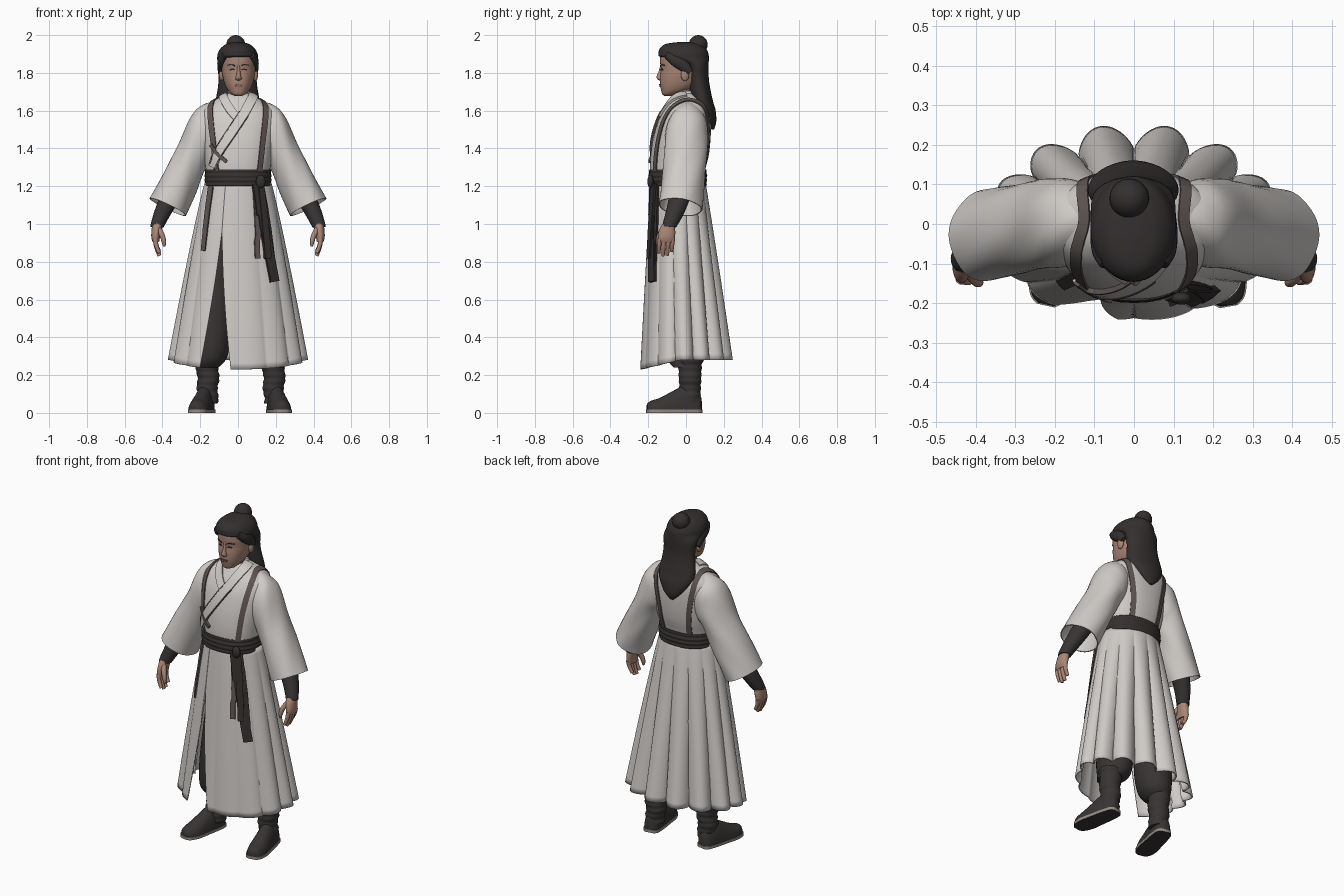
import bpy, bmesh
from math import sin, cos, pi, copysign
from mathutils import Vector as V, Matrix
from mathutils.bvhtree import BVHTree

if "Cube" in bpy.data.objects:
    bpy.data.objects.remove(bpy.data.objects["Cube"])

def material(name, r, g, b):
    m = bpy.data.materials.new(name)
    m.use_nodes = True
    m.diffuse_color = (r, g, b, 1)
    m.node_tree.nodes["Principled BSDF"].inputs["Base Color"].default_value = (r, g, b, 1)
    return m

ROBE = material("off white cloth", .63, .60, .575)
DARK = material("dark cloth", .04, .034, .034)
SASH = material("sash black", .036, .030, .029)
HAIR = material("hair black", .034, .029, .028)
SKIN = material("skin", .40, .24, .18)
LIP = material("lips", .28, .14, .11)
TRIM = material("grey brown trim", .115, .092, .087)
RIM = material("sole rim", .30, .26, .23)
parts = []

def finish(name, bm, mat):
    bmesh.ops.recalc_face_normals(bm, faces=bm.faces[:])
    me = bpy.data.meshes.new(name)
    bm.to_mesh(me)
    bm.free()
    me.materials.append(mat)
    ob = bpy.data.objects.new(name, me)
    bpy.context.collection.objects.link(ob)
    parts.append(ob)
    return ob

def loft(name, rings, mat, closed=True):
    """Skin a list of equal point rings; closed rings are capped."""
    bm = bmesh.new()
    rows = [[bm.verts.new(p) for p in r] for r in rings]
    n = len(rows[0])
    for a, b in zip(rows, rows[1:]):
        for i in range(n if closed else n - 1):
            j = (i + 1) % n
            bm.faces.new((a[i], a[j], b[j], b[i]))
    if closed:
        bm.faces.new(rows[0])
        bm.faces.new(rows[-1])
    return finish(name, bm, mat)

def spline(rows, k=5):
    """Smoothly interpolate rows of numbers."""
    out = []
    for i in range(len(rows) - 1):
        p = [rows[max(i - 1, 0)], rows[i], rows[i + 1], rows[min(i + 2, len(rows) - 1)]]
        for s in range(k):
            t = s / k
            out.append(tuple(b + t * (c - a) / 2 + t * t * (a - 2.5 * b + 2 * c - d / 2)
                             + t ** 3 * (1.5 * (b - c) + (d - a) / 2) for a, b, c, d in zip(*p)))
    return out + [tuple(rows[-1])]

def power(v, p):
    return copysign(abs(v) ** p, v)

def oval(z, hw, yf, yb, cx=0, p=1, n=40):
    ts = [2 * pi * i / n for i in range(n)]
    return [V((cx + hw * power(cos(t), p), (yf + yb) / 2 + (yb - yf) / 2 * power(sin(t), p), z)) for t in ts]

def tube(name, rows, mat, n=14, k=4):
    """Tube through rows of x, y, z, x radius, y radius."""
    rows = spline(rows, k)
    rings = []
    for i, (x, y, z, rx, ry) in enumerate(rows):
        t = (V(rows[min(i + 1, len(rows) - 1)][:3]) - V(rows[max(i - 1, 0)][:3])).normalized()
        u = V((0, 1, 0)).cross(t).normalized()
        w = t.cross(u)
        rings.append([V((x, y, z)) + u * rx * cos(2 * pi * j / n) + w * ry * sin(2 * pi * j / n) for j in range(n)])
    return loft(name, rings, mat)

def ball(name, loc, size, mat):
    bm = bmesh.new()
    bmesh.ops.create_uvsphere(bm, u_segments=24, v_segments=14, radius=1,
                              matrix=Matrix.Translation(loc) @ Matrix.Diagonal((*size, 1)))
    return finish(name, bm, mat)

def tree(*obs):
    vs, fs = [], []
    for o in obs:
        k = len(vs)
        vs += [v.co.copy() for v in o.data.vertices]
        fs += [[k + i for i in f.vertices] for f in o.data.polygons]
    return BVHTree.FromPolygons(vs, fs)

def ribbon(name, surf, pts, width, mat, lift=.006, k=7):
    """Thin strip laid on a surface along a path."""
    def snap(p):
        loc, nor, _, _ = surf.find_nearest(p)
        return loc, (nor if nor.dot(loc - V((0, 0, loc.z - .1))) > 0 else -nor)
    path = [snap(V(p)) for p in spline(pts, k)]
    rings = []
    for i, (c, n) in enumerate(path):
        t = path[min(i + 1, len(path) - 1)][0] - path[max(i - 1, 0)][0]
        s = t.cross(n).normalized() * width / 2
        (a, na), (b, nb) = snap(c - s), snap(c + s)
        rings.append([a - na * .002, a + na * lift, c + n * lift, b + nb * lift, b - nb * .002])
    return loft(name, rings, mat)

# Torso of the robe: z, half width, front, back
torso_rows = [(1.2, .165, -.18, .09), (1.28, .17, -.19, .10), (1.36, .182, -.188, .12), (1.45, .195, -.175, .13),
              (1.54, .205, -.15, .132), (1.6, .195, -.12, .125), (1.64, .15, -.095, .11),
              (1.67, .10, -.075, .085), (1.69, .065, -.055, .06)]
torso = loft("robe_torso", [oval(*r, p=.85) for r in spline(torso_rows)], ROBE)

# Wide sleeves: outer x, z, inner x, z, front, back
sleeve_rows = [(.10, 1.655, .08, 1.42, -.06, .09), (.19, 1.628, .13, 1.36, -.10, .115),
               (.25, 1.57, .155, 1.32, -.112, .115), (.315, 1.42, .185, 1.26, -.116, .108),
               (.39, 1.28, .225, 1.16, -.128, .098), (.467, 1.135, .275, 1.045, -.145, .085)]
sleeves = []
for side, sx in (("right", -1), ("left", 1)):
    rings, n = [], 40
    for r, (ox, oz, ix, iz, yf, yb) in enumerate(spline(sleeve_rows, 6)):
        c = V((sx * (ox + ix) / 2, (yf + yb) / 2, (oz + iz) / 2))
        u = V((sx * (ox - ix) / 2, 0, (oz - iz) / 2))
        ring = []
        for j in range(n):
            t = 2 * pi * j / n
            fold = 1 + .018 * sin(5 * t + r * .45) * min(1, r / 8)
            ring.append(c + (u * cos(t) + V((0, (yb - yf) / 2, -.015 * r / 30)) * sin(t)) * fold)
        rings.append(ring)
    up = V((-sx * .07, 0, .13))
    rings += [[c + (p - c) * .95 for p in rings[-1]], [c + up + (p - c) * .6 for p in rings[-1]]]
    sleeves.append(loft(side + "_sleeve", rings, ROBE))

    # Wrapped forearm guard
    guard = [(.30, -.01, 1.25, .052, .055), (.36, -.035, 1.14, .05, .055), (.40, -.06, 1.06, .043, .047),
             (.425, -.085, 1.0, .036, .038), (.428, -.088, .985, .035, .037)]
    tube(side + "_forearm_guard", [(sx * x, y, z, a, b) for x, y, z, a, b in guard], DARK, 20)
    # Hand: palm, four fingers and thumb
    palm = [(.426, -.088, 1.0, .028, .032), (.432, -.098, .965, .026, .043), (.436, -.104, .93, .023, .046),
            (.434, -.105, .905, .017, .043)]
    tube(side + "_palm", [(sx * x, y, z, a, b) for x, y, z, a, b in palm], SKIN, 18)
    for f in range(4):
        y, length = -.139 + f * .023, (.07, .083, .08, .062)[f]
        tube(f"{side}_finger_{f + 1}", [(sx * (.438 - .022 * q * q), y - .006 * q, .925 - length * q * 1.12,
             .0135 - .004 * q, .0135 - .004 * q) for q in (0, .4, .75, 1)], SKIN, 10)
    tube(side + "_thumb", [(sx * .422, -.115, .975, .016, .016), (sx * .402, -.14, .94, .014, .015),
                           (sx * .392, -.148, .905, .012, .012), (sx * .391, -.148, .882, .006, .006)], SKIN, 10)

# Pleated skirt with a slit at the front
rings, rows, cols = [], 30, 280
for i in range(rows + 1):
    s = i / rows
    gap = max(0, (s - .26) / .74)
    start, end = -.38 + .27 * gap, -.38 - .22 * gap + 2 * pi
    ring = []
    for j in range(cols + 1):
        a = start + (end - start) * j / cols
        back = (1 - cos(a)) / 2
        pleat = (abs(sin(7 * (a - pi))) ** .75 - .6) * (.008 + .062 * back) * s
        hem = .23 + .05 * min(1, 2.2 * back)
        ring.append(V(((.172 + .18 * s ** .9 + pleat) * sin(a),
                       -.04 + .032 * s - (.14 + .09 * s ** .9 + pleat) * cos(a), 1.22 + (hem - 1.22) * s)))
    rings.append(ring)
skirt = loft("robe_skirt", rings, ROBE, closed=False)
cloth = tree(skirt)
solid = skirt.modifiers.new("cloth_thickness", "SOLIDIFY")
solid.thickness, solid.offset = .008, 0

# Wrapped waist sash with shallow folds
sash = []
for i in range(25):
    q = i / 24
    b = .010 + .004 * sin(pi * q) + .002 * sin(7 * pi * q)
    sash.append(oval(1.2 + .088 * q, .163 + b, -.184 - b, .097 + b, p=.88))
loft("waist_sash", sash, SASH)
ball("sash_knot", (.12, -.188, 1.225), (.025, .016, .035), SASH)

# Hanging sash tails
tails = [((.13, .165, .222), .70, .045, .024), ((.15, .185, .205), .78, .045, .018),
         ((.115, .125, .13), 1.05, .04, .026), ((.15, .16, .17), .82, .03, .032)]
for i, (xs, zb, w, lift) in enumerate(tails):
    zs = (1.22, (1.22 + zb) / 2, zb)
    ribbon(f"sash_tail_{i + 1}", cloth, [(x, -.22, z) for x, z in zip(xs, zs)], w, SASH, lift)

# Trim bands over the shoulders and down the skirt
body = tree(torso, *sleeves)
for side, sx in (("right", -1), ("left", 1)):
    band = [(.125, -.18, 1.28), (.135, -.16, 1.42), (.15, -.13, 1.55), (.148, -.07, 1.63), (.138, .01, 1.68),
            (.132, .09, 1.63), (.125, .14, 1.52), (.11, .14, 1.4), (.10, .12, 1.28)]
    ribbon(side + "_shoulder_band", body, [(sx * x, y, z) for x, y, z in band], .03, TRIM)
ribbon("left_skirt_band", cloth, [(.105, -.2, 1.2), (.11, -.21, 1.0), (.115, -.22, .82)], .03, TRIM, .014)
ribbon("right_skirt_band", cloth, [(-.15, -.14, 1.2), (-.175, -.15, 1.03), (-.195, -.16, .86)], .034, TRIM, .012)

# Crossed collar with thin edging
over = [(.075, .0, 1.69), (.075, -.06, 1.665), (.03, -.13, 1.58), (-.04, -.18, 1.48), (-.12, -.18, 1.36), (-.15, -.17, 1.3)]
under = [(-.075, .0, 1.69), (-.075, -.06, 1.665), (-.04, -.11, 1.60), (.015, -.15, 1.54)]
ribbon("under_collar", body, under, .045, ROBE, .008)
ribbon("over_collar", body, over, .05, ROBE, .012)
for i, d in enumerate((-.026, .026)):
    ribbon(f"collar_edging_{i + 1}", body, [(x + d * .8, y, z - d * .6) for x, y, z in over[2:]], .005, TRIM, .014)
ribbon("collar_lower_trim", body, [(-.15, -.16, 1.42), (-.11, -.18, 1.37), (-.06, -.19, 1.33)], .018, TRIM, .014)
loft("neck_collar", [oval(z, w, f, b) for z, w, f, b in
     ((1.63, .085, -.07, .07), (1.68, .066, -.045, .06), (1.705, .056, -.02, .055))], ROBE)

# Trousers and boots
for side, sx, fx, toe in (("right", -1, -.16, -.222), ("left", 1, .19, .238)):
    leg = [(1.1, .08, .055), (.8, .11, .08), (.5, .13, .098), (.36, .14, .098), (.28, .15, .085), (.24, fx * sx, .055)]
    loft(side + "_trouser_leg", [oval(z, r, -.01 - r, .01 + r, sx * x) for z, x, r in spline(leg)], DARK)
    shaft = []
    for i in range(29):
        z = .05 + .0085 * i
        r = .052 + .010 * i / 28 + .002 * sin(i * 1.5)
        shaft.append(oval(z, r, .02 - r, .02 + r * 1.05, fx + .004 * sin(i * .5)))
    loft(side + "_boot_shaft", shaft, DARK)
    heel = V((fx, .08, 0))
    along = (V((toe, -.2, 0)) - heel).normalized()
    across = V((-along.y, along.x, 0))
    foot = spline([(0, .022, .07), (.02, .042, .10), (.08, .05, .135), (.15, .053, .105), (.22, .055, .068),
                   (.27, .042, .052), (.29, .02, .036)], 4)
    loft(side + "_boot_foot", [[heel + along * t + across * w * cos(pi * j / 12)
         + V((0, 0, .012 + h * power(sin(pi * j / 12), .9))) for j in range(13)] for t, w, h in foot], DARK)
    sole = loft(side + "_sole", [[heel + along * (t * 1.02 - .003) + across * s * (w + .003) + V((0, 0, z))
                for s, z in ((-1, 0), (1, 0), (1, .017), (-1, .017))] for t, w, h in foot], RIM)
    sole.data.materials.append(DARK)
    for f in sole.data.polygons:
        f.material_index = int(f.normal.z < -.5)

# Head and neck
tube("neck", [(0, .0, 1.6, .052, .052), (0, -.012, 1.66, .05, .052), (0, -.025, 1.74, .052, .055)], SKIN, 20)
head_rows = [(1.678, .018, -.115, -.07), (1.688, .038, -.126, -.04), (1.71, .058, -.132, .02), (1.74, .073, -.137, .06),
             (1.78, .084, -.137, .08), (1.82, .089, -.133, .09), (1.86, .09, -.137, .095), (1.9, .085, -.13, .09),
             (1.94, .05, -.08, .06)]
head = loft("head", [oval(*r, cx=.003, p=.93) for r in spline(head_rows)], SKIN)
face = tree(head)
nose = [(1.76, .010, -.142, -.11), (1.768, .018, -.152, -.11), (1.78, .014, -.156, -.11), (1.805, .010, -.146, -.11),
        (1.84, .008, -.136, -.11)]
loft("nose", [oval(*r, cx=.003, n=16) for r in spline(nose)], SKIN)
for z, w, d, label in ((1.737, .02, .006, "upper_lip"), (1.729, .016, .007, "lower_lip")):
    ribbon(label, face, [(-w, -.14, z - .002), (.003, -.15, z), (w + .006, -.14, z - .002)], d, LIP, .005)
for side, sx in (("right", -1), ("left", 1)):
    ribbon(side + "_eye", face, [(sx * .022, -.14, 1.817), (sx * .036, -.14, 1.82), (sx * .051, -.13, 1.817)], .007, HAIR, .003)
    ribbon(side + "_brow", face, [(sx * .018, -.14, 1.836), (sx * .04, -.14, 1.843), (sx * .064, -.12, 1.839)], .006, HAIR, .003)
    ball(side + "_ear", (.003 + sx * .09, -.005, 1.79), (.013, .022, .034), SKIN)
    # Hair swept over the temple down to the ear
    tube(side + "_temple_hair", [(sx * .068, -.1, 1.895, .02, .02), (sx * .082, -.06, 1.872, .024, .034),
                                 (sx * .088, -.02, 1.845, .022, .034), (sx * .09, .02, 1.8, .016, .02)], HAIR, 16)

# Hair: cap, long fall down the back and top bun
hair_rows = [(1.5, .012, .135, .148), (1.54, .055, .11, .16), (1.6, .10, .06, .157), (1.65, .115, .03, .143),
             (1.72, .105, .015, .128), (1.78, .10, .01, .12), (1.845, .106, -.015, .12), (1.882, .108, -.132, .121),
             (1.905, .104, -.145, .118), (1.93, .09, -.138, .105), (1.953, .06, -.108, .075), (1.963, .02, -.04, .03)]
loft("hair", [oval(*r, cx=-.002) for r in spline(hair_rows)], HAIR)
ball("hair_bun", (-.012, .065, 1.95), (.05, .05, .05), HAIR)
loft("bun_tie", [oval(z, r, .06 - r, .06 + r, -.012) for z, r in ((1.91, .05), (1.93, .045))], HAIR)

# Smooth shading with sharp edges kept
bpy.ops.object.select_all(action="DESELECT")
for ob in parts:
    ob.select_set(True)
bpy.context.view_layer.objects.active = parts[0]
bpy.ops.object.shade_smooth_by_angle(angle=.8)
